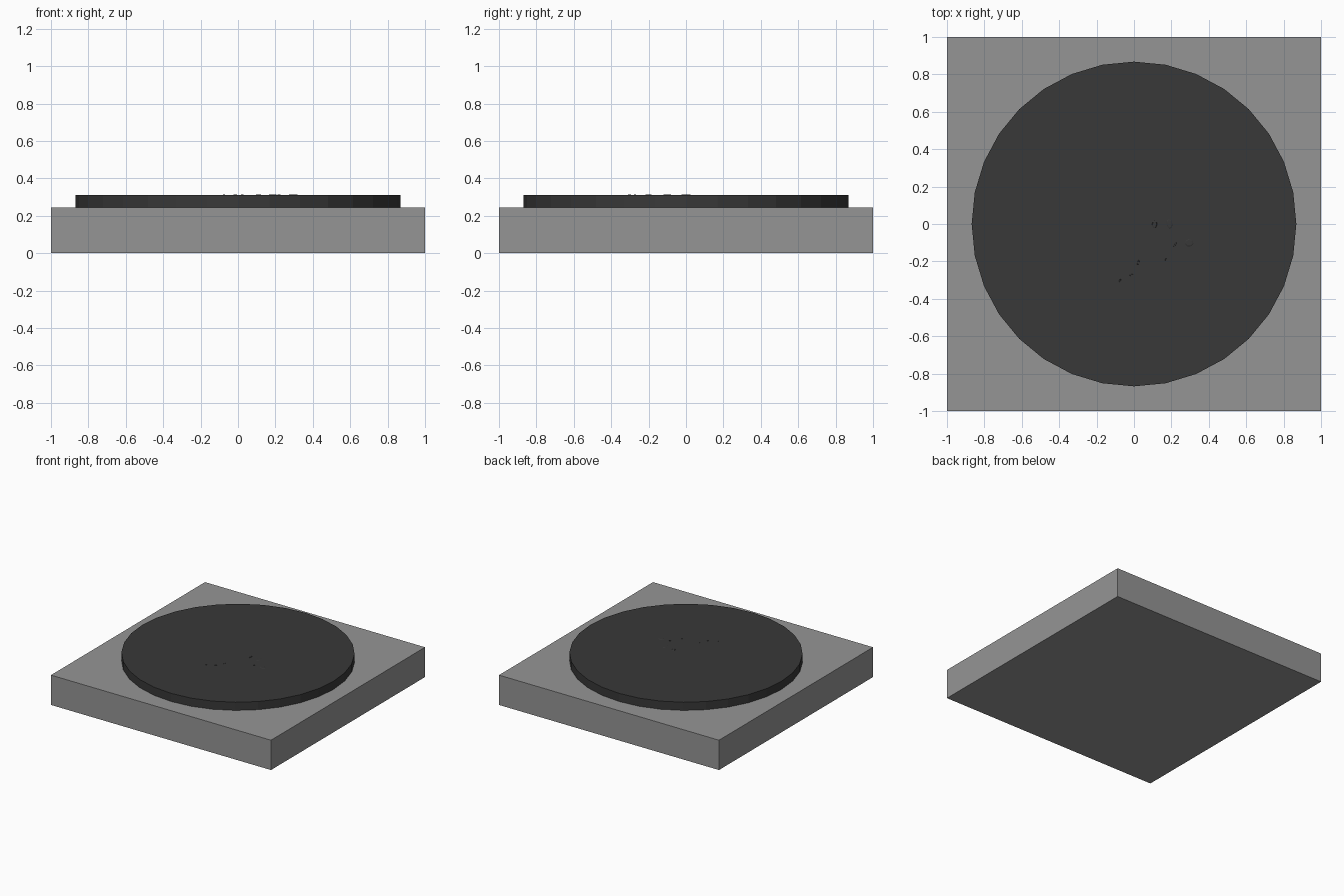
import bpy, random
from math import pi

if "Cube" in bpy.data.objects:
    bpy.data.objects.remove(bpy.data.objects["Cube"])

random.seed(4)


def paint(obj, name, value):
    mat = bpy.data.materials.get(name) or bpy.data.materials.new(name)
    mat.diffuse_color = (value, value, value, 1)
    mat.use_nodes = True
    mat.node_tree.nodes["Principled BSDF"].inputs["Base Color"].default_value = mat.diffuse_color
    obj.data.materials.append(mat)


# Square slab
bpy.ops.mesh.primitive_cube_add(size=1, location=(0, 0, 0.1225))
base = bpy.context.object
base.name = "base_slab"
base.scale = (2, 2, 0.245)
paint(base, "base_grey", 0.3)

# Dark round plate resting on the slab
TOP = 0.312
bpy.ops.mesh.primitive_cylinder_add(vertices=32, radius=0.868, depth=TOP - 0.245,
                                    location=(0, 0, (TOP + 0.245) / 2))
plate = bpy.context.object
plate.name = "round_plate"
paint(plate, "plate_dark", 0.04)

# Tiny low chips just breaking through the plate: x, y, half width, half length, turn
chips = [(0.11, 0, 0.02, 0.03, 0), (0.19, 0, 0.022, 0.035, 0.2),
         (0.295, -0.1, 0.03, 0.03, 0), (0.22, -0.11, 0.005, 0.02, -0.6),
         (0.17, -0.19, 0.005, 0.008, -0.4), (0.023, -0.205, 0.007, 0.018, -0.3),
         (-0.015, -0.272, 0.005, 0.014, -1.1), (-0.075, -0.303, 0.007, 0.013, -0.5)]
for i, (x, y, w, l, turn) in enumerate(chips):
    bpy.ops.mesh.primitive_cone_add(vertices=7, radius1=1, radius2=0.6, depth=0.006,
                                    location=(x, y, TOP - 0.001), rotation=(0, 0, turn))
    chip = bpy.context.object
    chip.name = f"surface_chip_{i + 1}"
    for v in chip.data.vertices:
        k = random.uniform(0.85, 1.1)
        v.co.x *= w * k
        v.co.y *= l * k
    paint(chip, "plate_dark", 0.04)
